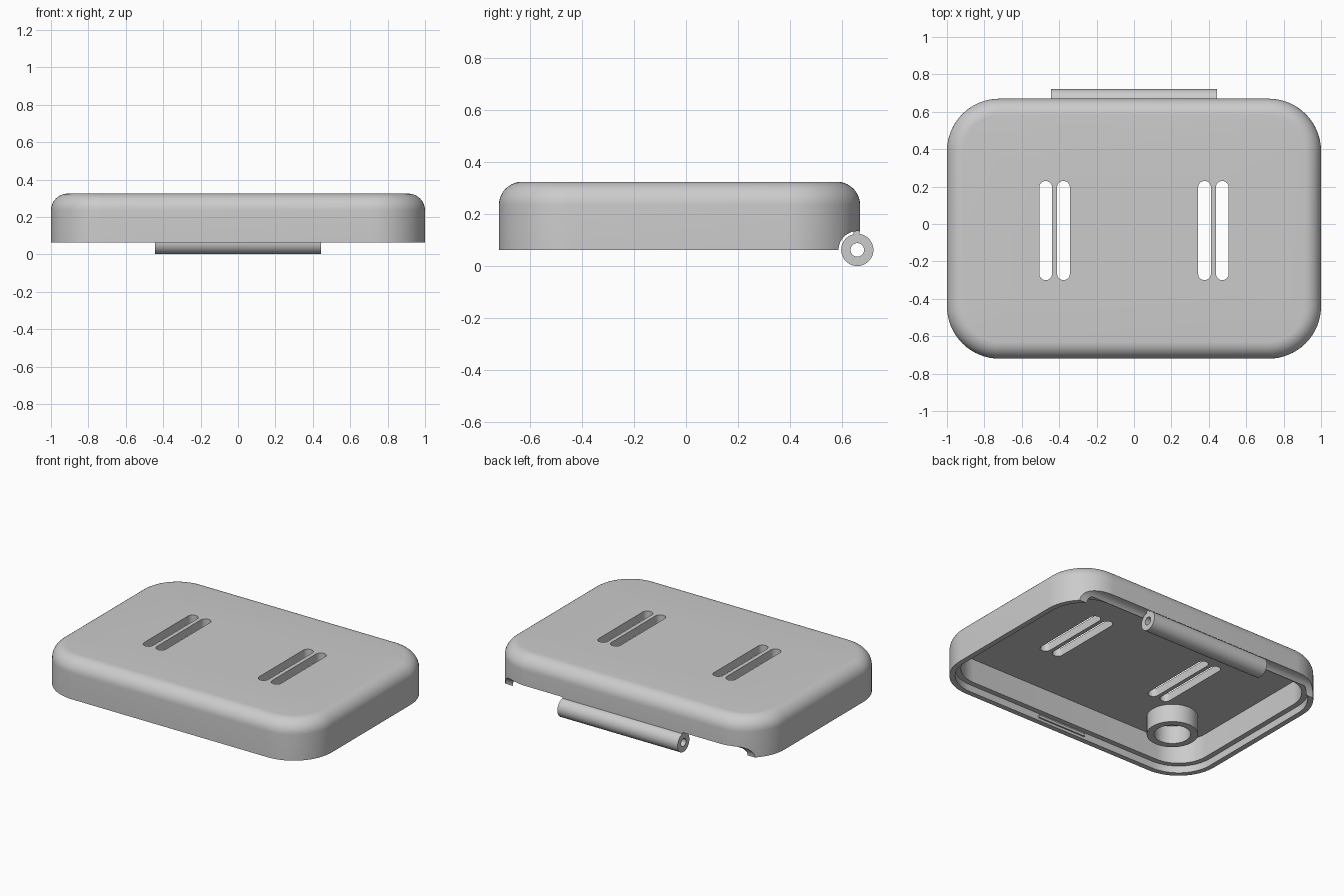
import bpy, bmesh
from math import sin, cos, pi, radians

cube = bpy.data.objects.get("Cube")
if cube:
    bpy.data.objects.remove(cube, do_unlink=True)

grey = bpy.data.materials.new("plain grey")
grey.use_nodes = True
grey.diffuse_color = (0.6, 0.6, 0.6, 1)
grey.node_tree.nodes["Principled BSDF"].inputs["Base Color"].default_value = (0.6, 0.6, 0.6, 1)

BASE, TOP, CEILING = 0.063, 0.325, 0.27
FRONT, BACK, CORNER, FILLET = -0.72, 0.67, 0.28, 0.09


def rounded_loop(x0, x1, y0, y1, r, inset=0, steps=16):
    """Points around a rounded rectangle, moved inwards by inset."""
    centres = [(x1 - r, y1 - r), (x0 + r, y1 - r), (x0 + r, y0 + r), (x1 - r, y0 + r)]
    return [(cx + (r - inset) * cos(a), cy + (r - inset) * sin(a))
            for q, (cx, cy) in enumerate(centres)
            for a in [(q + i / steps) * pi / 2 for i in range(steps + 1)]]


def skin(name, rings, closed=False):
    """Join rings of points into a solid, capped or closed on itself."""
    bm = bmesh.new()
    loops = [[bm.verts.new(p) for p in ring] for ring in rings]
    pairs = list(zip(loops, loops[1:]))
    if closed:
        pairs.append((loops[-1], loops[0]))
    else:
        bm.faces.new(loops[0])
        bm.faces.new(loops[-1])
    for a, b in pairs:
        for i in range(len(a)):
            j = (i + 1) % len(a)
            bm.faces.new((a[i], a[j], b[j], b[i]))
    bmesh.ops.recalc_face_normals(bm, faces=bm.faces)
    mesh = bpy.data.meshes.new(name)
    bm.to_mesh(mesh)
    bm.free()
    mesh.materials.append(grey)
    obj = bpy.data.objects.new(name, mesh)
    bpy.context.collection.objects.link(obj)
    return obj


def circle(r, place, n=48):
    return [place(r * cos(2 * pi * i / n), r * sin(2 * pi * i / n)) for i in range(n)]


def activate(obj):
    bpy.ops.object.select_all(action='DESELECT')
    obj.select_set(True)
    bpy.context.view_layer.objects.active = obj


def cut(obj, cutter):
    activate(obj)
    mod = obj.modifiers.new("cut", 'BOOLEAN')
    mod.operation, mod.solver, mod.object = 'DIFFERENCE', 'EXACT', cutter
    bpy.ops.object.modifier_apply(modifier=mod.name)
    bpy.data.objects.remove(cutter, do_unlink=True)


def smooth(obj):
    activate(obj)
    bpy.ops.object.shade_smooth_by_angle(angle=radians(30))


# Hollow lid: ceiling, inner wall, stepped rim, outer wall, rounded top
profile = [(0.07, CEILING), (0.07, 0.11), (0.035, 0.11), (0.035, BASE), (0, BASE)]
profile += [(FILLET * (1 - cos(a)), TOP - FILLET * (1 - sin(a)))
            for a in [i * pi / 20 for i in range(11)]]
lid = skin("lid", [[(x, y, z) for x, y in rounded_loop(-1, 1, FRONT, BACK, CORNER, inset)]
                   for inset, z in profile])

# Paired slots through the top
for side in (-1, 1):
    for x in (0.377, 0.472):
        outline = rounded_loop(side * x - 0.034, side * x + 0.034, -0.3, 0.23, 0.0339, 0, 8)
        cut(lid, skin("slot_cutter", [[(px, py, z) for px, py in outline] for z in (0.2, 0.4)]))

# Round relief along the back edge for the hinge
HINGE_Y, HINGE_Z = 0.659, BASE
cut(lid, skin("hinge_relief_cutter",
              [circle(0.072, lambda u, v: (x, HINGE_Y + u, HINGE_Z + v)) for x in (-1.1, 1.1)]))
smooth(lid)


def tube(name, outer, inner, ends, place):
    rings = [circle(r, lambda u, v: place(u, v, t))
             for r, t in ((outer, ends[0]), (outer, ends[1]), (inner, ends[1]), (inner, ends[0]))]
    smooth(skin(name, rings, closed=True))


# Hinge barrel, and the round boss inside the front corner
tube("hinge_barrel", 0.062, 0.026, (-0.443, 0.443), lambda u, v, t: (t, HINGE_Y + u, HINGE_Z + v))
tube("inner_boss", 0.155, 0.11, (0.15, CEILING + 0.01), lambda u, v, t: (u - 0.647, v - 0.411, t))


def block(name, x, y, z):
    skin(name, [[(x[0], y[0], h), (x[1], y[0], h), (x[1], y[1], h), (x[0], y[1], h)] for h in z])


# Web joining the barrel to the back wall, and the snap ridge in the front rim
block("hinge_web", (-0.443, 0.443), (0.645, 0.668), (0.115, 0.145))
block("snap_ridge", (-0.18, 0.18), (FRONT + 0.03, FRONT + 0.045), (0.08, 0.097))
